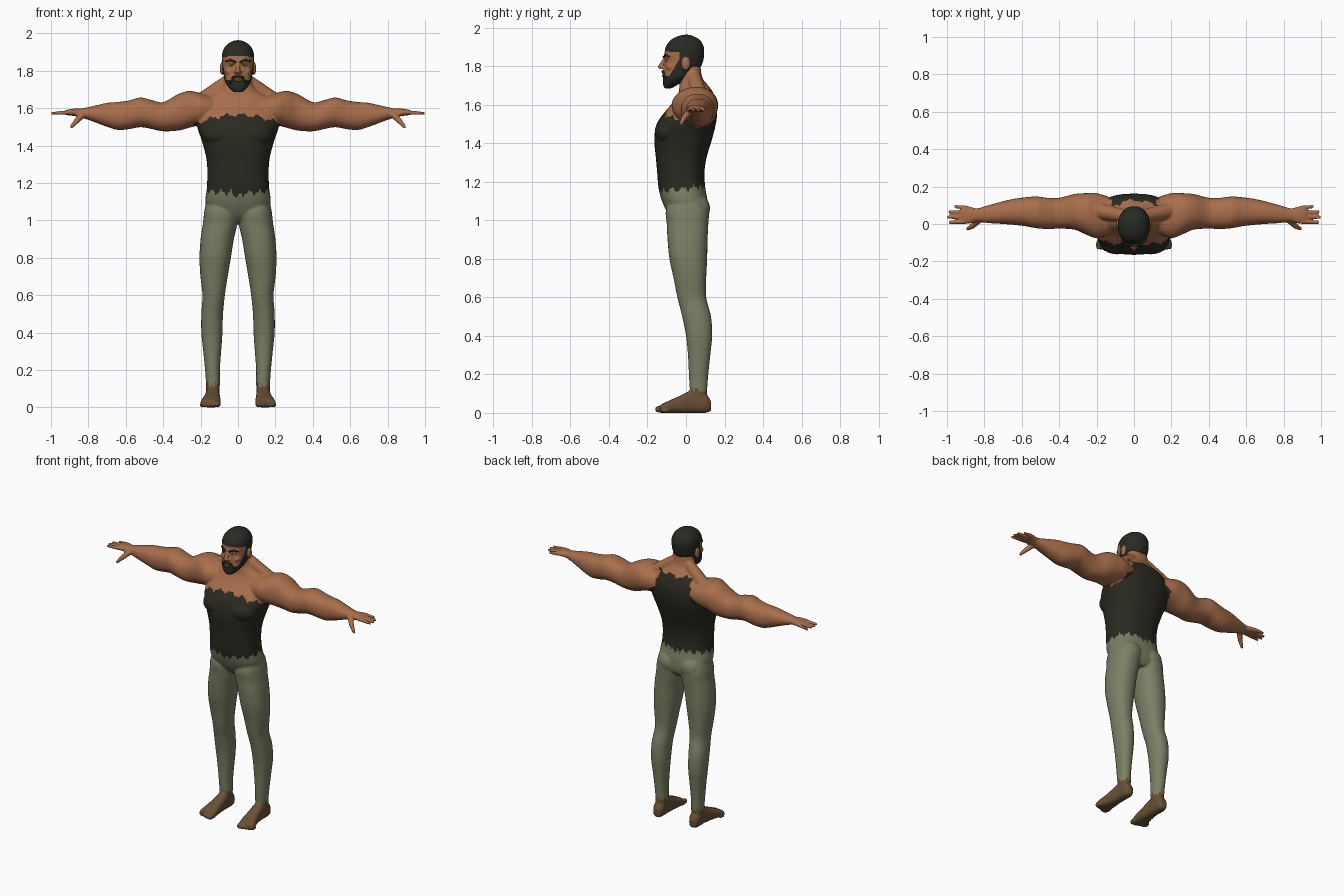
import bpy
import bmesh
from math import sin, cos, pi, atan2, asin
from mathutils import Vector, Matrix

cube = bpy.data.objects.get("Cube")
if cube:
    bpy.data.objects.remove(cube)


def material(name, rgb):
    m = bpy.data.materials.new(name)
    m.use_nodes = True
    m.diffuse_color = (*rgb, 1)
    m.node_tree.nodes["Principled BSDF"].inputs["Base Color"].default_value = (*rgb, 1)
    return m


skin = material("skin", (0.39, 0.155, 0.07))
shirt = material("dark shirt", (0.024, 0.023, 0.015))
trousers = material("green trousers", (0.2, 0.215, 0.13))
foot_brown = material("foot brown", (0.14, 0.08, 0.036))
hair = material("dark hair", (0.021, 0.024, 0.018))
eye_white = material("eye white", (0.5, 0.45, 0.38))
lip = material("lip", (0.27, 0.09, 0.05))


def spline(a, b, c, d, t):
    """Smooth curve between b and c."""
    return [0.5 * (2 * q + (r - p) * t + (2 * p - 5 * q + 4 * r - s) * t * t
                   + (3 * q - p - 3 * r + s) * t ** 3) for p, q, r, s in zip(a, b, c, d)]


def loft(bm, rings, axis, side=1, power=2.2, sides=32, steps=5):
    """Rings are (position, low u, high u, low v, high v) along an axis."""
    rows = []
    last = len(rings) - 1
    for i in range(last):
        four = [rings[max(0, min(last, i + k))] for k in (-1, 0, 1, 2)]
        rows += [spline(*four, k / steps) for k in range(steps)]
    rows.append(rings[-1])
    loops = []
    for p, u0, u1, v0, v1 in rows:
        loop = []
        for k in range(sides):
            c, s = cos(2 * pi * k / sides), sin(2 * pi * k / sides)
            u = (u0 + u1) / 2 + (u1 - u0) / 2 * abs(c) ** (2 / power) * (1 if c > 0 else -1)
            v = (v0 + v1) / 2 + (v1 - v0) / 2 * abs(s) ** (2 / power) * (1 if s > 0 else -1)
            x, y, z = {"x": (p, u, v), "y": (u, p, v), "z": (u, v, p)}[axis]
            loop.append(bm.verts.new((x * side, y, z)))
        loops.append(loop)
    for a, b in zip(loops, loops[1:]):
        for k in range(sides):
            n = (k + 1) % sides
            bm.faces.new((a[k], a[n], b[n], b[k]))
    bm.faces.new(loops[0])
    bm.faces.new(loops[-1])


def ball(bm, centre, size):
    m = Matrix.Translation(centre) @ Matrix.Diagonal((*size, 1))
    bmesh.ops.create_uvsphere(bm, u_segments=20, v_segments=12, radius=1, matrix=m)


def limb(bm, p0, p1, r0, r1):
    """Tapered capsule between two points."""
    a, b = Vector(p0), Vector(p1)
    turn = (b - a).to_track_quat("Z", "Y").to_matrix().to_4x4()
    bmesh.ops.create_cone(bm, cap_ends=True, segments=16, radius1=r0, radius2=r1,
                          depth=(b - a).length, matrix=Matrix.Translation((a + b) / 2) @ turn)
    ball(bm, a, (r0, r0, r0))
    ball(bm, b, (r1, r1, r1))


def finish(name, bm, mats, rule=None, voxel=0, smooth=4):
    """Make the object, fuse its volumes if asked, and colour faces by rule."""
    bmesh.ops.recalc_face_normals(bm, faces=bm.faces)
    me = bpy.data.meshes.new(name)
    bm.to_mesh(me)
    bm.free()
    ob = bpy.data.objects.new(name, me)
    bpy.context.collection.objects.link(ob)
    if voxel:
        r = ob.modifiers.new("fuse", "REMESH")
        r.mode = "VOXEL"
        r.voxel_size = voxel
        s = ob.modifiers.new("soften", "SMOOTH")
        s.factor = 0.5
        s.iterations = smooth
        bpy.context.view_layer.update()
        graph = bpy.context.evaluated_depsgraph_get()
        fused = bpy.data.meshes.new_from_object(ob.evaluated_get(graph))
        ob.modifiers.clear()
        ob.data = fused
    ob.data.materials.clear()
    for m in mats:
        ob.data.materials.append(m)
    for f in ob.data.polygons:
        f.use_smooth = True
        f.material_index = rule(f.center) if rule else 0
    return ob


# Body: torso, arms, legs, hands and feet fused together
bm = bmesh.new()
torso = [(0.99, .08, -.05, .09), (1.03, .15, -.09, .112), (1.1, .174, -.125, .112),
         (1.17, .167, -.143, .1), (1.25, .164, -.15, .096), (1.33, .169, -.157, .108),
         (1.42, .192, -.165, .135), (1.5, .218, -.152, .155), (1.56, .215, -.112, .162),
         (1.61, .2, -.07, .16), (1.66, .165, -.04, .142), (1.7, .1, -.034, .115),
         (1.74, .076, -.03, .085), (1.8, .07, -.03, .075)]
loft(bm, [(z, -w, w, a, b) for z, w, a, b in torso], "z", power=2.4)

arm = [(.12, -.05, .14, 1.52, 1.66), (.2, -.075, .165, 1.51, 1.68), (.26, -.055, .165, 1.495, 1.692),
       (.32, -.03, .16, 1.48, 1.675), (.4, -.025, .14, 1.476, 1.632), (.46, -.027, .14, 1.488, 1.643),
       (.52, -.023, .147, 1.498, 1.657), (.58, -.012, .143, 1.488, 1.642),
       (.64, -.005, .135, 1.483, 1.633), (.7, 0, .122, 1.5, 1.628), (.78, .005, .1, 1.53, 1.61),
       (.84, .013, .084, 1.55, 1.598), (.88, .002, .094, 1.558, 1.597), (.92, .004, .094, 1.563, 1.59)]
leg = [(1.12, .02, .165, -.08, .09), (1.05, 0, .18, -.105, .118), (.98, .004, .188, -.1, .116),
       (.9, .022, .2, -.096, .112), (.8, .038, .206, -.086, .11), (.7, .055, .201, -.065, .105),
       (.6, .07, .19, -.045, .105), (.5, .08, .196, -.02, .13), (.4, .083, .196, 0, .136),
       (.3, .09, .186, .01, .126), (.2, .097, .176, .015, .116), (.12, .097, .171, .02, .11),
       (.03, .105, .17, .03, .11)]
foot = [(.13, .115, .155, .01, .06), (.1, .1, .17, 0, .1), (.03, .098, .172, 0, .115),
        (-.04, .095, .182, 0, .085), (-.1, .092, .198, 0, .058), (-.135, .1, .2, 0, .04)]
for s in (-1, 1):
    loft(bm, arm, "x", s)
    loft(bm, leg, "z", s)
    loft(bm, foot, "y", s, power=2.6)
    # Chest, buttocks and neck muscle
    ball(bm, (s * .09, -.085, 1.46), (.1, .078, .07))
    ball(bm, (s * .08, .065, 1.06), (.075, .06, .075))
    limb(bm, (s * .06, .045, 1.74), (s * .19, .07, 1.64), .035, .045)
    # Fingers and thumb, fanned out from the palm
    for i, reach in enumerate((.985, .993, .986, .955)):
        y = .012 + .025 * i
        limb(bm, (s * .9, y, 1.577), (s * reach, y * 1.15 - .006, 1.572), .0125, .0085)
    limb(bm, (s * .83, .02, 1.565), (s * .865, -.012, 1.53), .018, .015)
    limb(bm, (s * .865, -.012, 1.53), (s * .89, -.026, 1.5), .014, .01)
    # Toes
    for i in range(5):
        r = .019 - .002 * i
        limb(bm, (s * (.11 + .021 * i), -.115, r), (s * (.112 + .02 * i), -.144 + .003 * i * i, r), r, r * .9)


def zigzag(t):
    return asin(sin(t)) / pi + 0.4 * asin(sin(2.7 * t + 1)) / pi


def body_rule(c):
    x, around = abs(c.x), atan2(c.x, -c.y)
    if c.z < .5:
        return 3 if c.z < .12 + .03 * zigzag(c.x * 330 + c.y * 150) else 2
    if x > .25:
        return 0
    if c.z < 1.165 + .12 * c.y + .03 * zigzag(around * 18) - .015 * (x < .03):
        return 2
    if c.y < .03:
        top = 1.565 - .95 * x * x + .022 * zigzag(c.x * 75)
        return 1 if c.z < top and x < .235 else 0
    edge = .125 + max(0, 1.61 - c.z) * .75 + .02 * zigzag(c.z * 90)
    return 1 if c.z < 1.685 + .02 * zigzag(c.x * 60) and x < edge else 0


finish("body", bm, [skin, shirt, trousers, foot_brown], body_rule, voxel=.006)

# Head with nose, brow, cheeks and ears
bm = bmesh.new()
skull = [(1.685, .02, -.112, -.075), (1.705, .045, -.119, -.04), (1.74, .068, -.119, .02),
         (1.78, .077, -.116, .066), (1.82, .081, -.112, .087), (1.86, .085, -.112, .094),
         (1.9, .083, -.105, .092), (1.935, .064, -.08, .073), (1.955, .035, -.043, .04),
         (1.963, .01, -.012, .015)]
loft(bm, [(z, -w, w, a, b) for z, w, a, b in skull], "z")
limb(bm, (0, -.108, 1.84), (0, -.134, 1.797), .009, .012)
for s in (-1, 1):
    ball(bm, (s * .012, -.121, 1.793), (.01, .012, .009))
    limb(bm, (s * .01, -.106, 1.85), (s * .055, -.086, 1.853), .011, .01)
    ball(bm, (s * .045, -.078, 1.795), (.026, .026, .022))
    ball(bm, (s * .086, .0, 1.812), (.011, .022, .034))


def head_rule(c):
    x = abs(c.x)
    if x > .0845 and 1.77 < c.z < 1.846 and -.025 < c.y < .025:
        return 0
    if c.z > 1.878 - .12 * max(0, x - .04) or (c.y > -.035 and c.z > 1.755):
        return 1
    if c.y > .0:
        return 0
    return 1 if c.z < 1.75 + 1.7 * max(0, c.y + .085) else 0


finish("head", bm, [skin, hair], head_rule, voxel=.004, smooth=3)

# Facial details
bm = bmesh.new()
for s in (-1, 1):
    limb(bm, (s * .014, -.117, 1.847), (s * .04, -.107, 1.857), .005, .006)
    limb(bm, (s * .04, -.107, 1.857), (s * .063, -.088, 1.851), .006, .004)
finish("eyebrows", bm, [hair])

bm = bmesh.new()
for s in (-1, 1):
    limb(bm, (0, -.121, 1.772), (s * .026, -.115, 1.763), .007, .008)
    limb(bm, (s * .026, -.115, 1.763), (s * .04, -.103, 1.735), .008, .006)
finish("moustache", bm, [hair])

bm = bmesh.new()
ball(bm, (0, -.118, 1.749), (.02, .007, .006))
finish("lips", bm, [lip])

bm = bmesh.new()
for s in (-1, 1):
    ball(bm, (s * .034, -.098, 1.831), (.014, .011, .007))
finish("eyes", bm, [eye_white])

bm = bmesh.new()
for s in (-1, 1):
    ball(bm, (s * .034, -.106, 1.831), (.006, .005, .006))
    limb(bm, (s * .02, -.108, 1.836), (s * .048, -.097, 1.837), .0025, .0025)
finish("pupils_and_lashes", bm, [hair])
